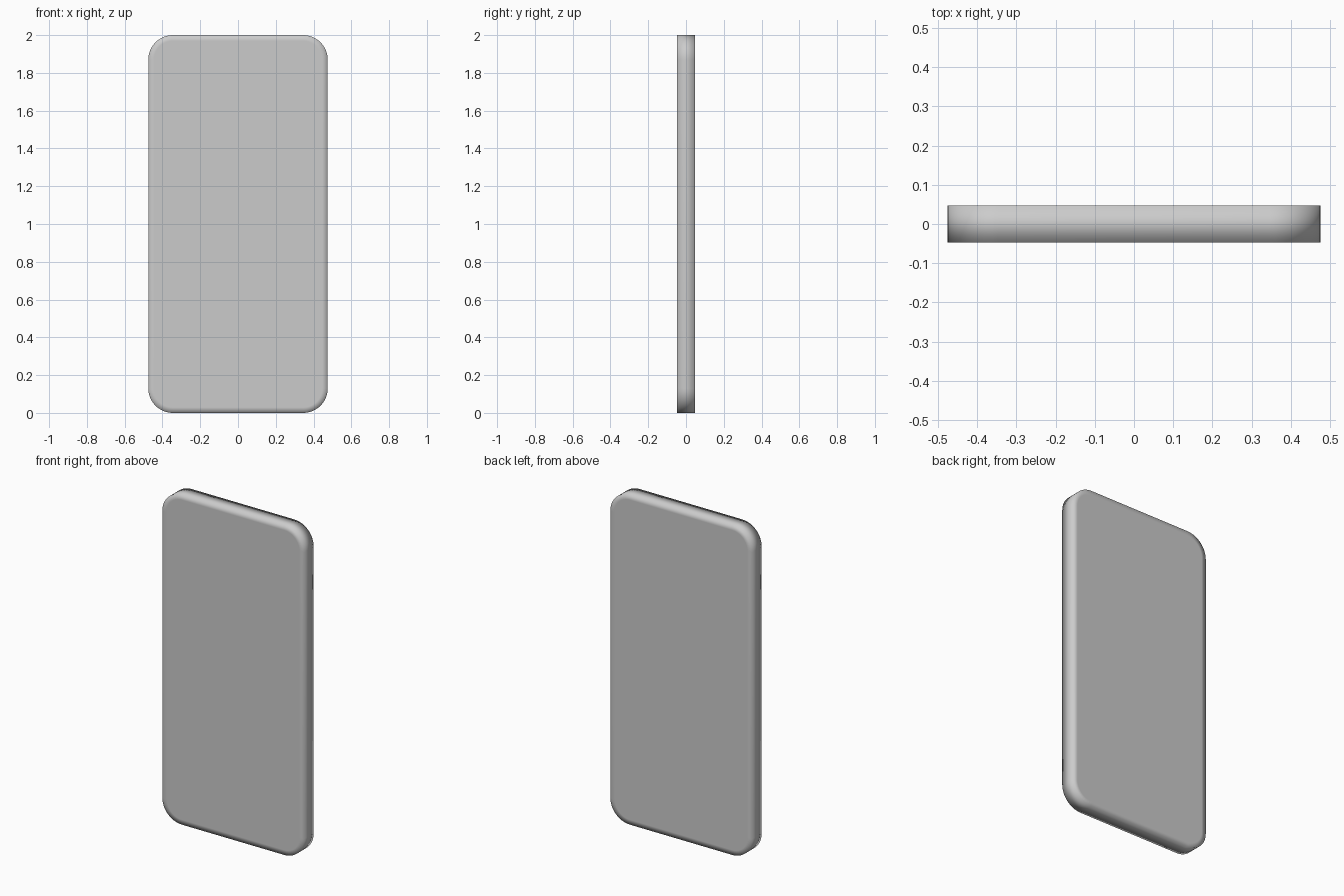
import bpy, bmesh
from math import sin, cos, pi

if "Cube" in bpy.data.objects:
    bpy.data.objects.remove(bpy.data.objects["Cube"])

W, H, T, R, SEG = 0.475, 1.0, 0.0475, 0.13, 12

# rounded-rectangle outline in the XZ plane
outline = []
for i, (sx, sz) in enumerate([(1, 1), (-1, 1), (-1, -1), (1, -1)]):
    for k in range(SEG + 1):
        a = (i + k / SEG) * pi / 2
        outline.append((sx * (W - R) + R * cos(a), H + sz * (H - R) + R * sin(a)))

# slab body: extrude the outline through the thickness
bm = bmesh.new()
face = bm.faces.new([bm.verts.new((x, -T, z)) for x, z in outline])
ext = bmesh.ops.extrude_face_region(bm, geom=[face], use_keep_orig=True)
new_verts = [v for v in ext["geom"] if isinstance(v, bmesh.types.BMVert)]
bmesh.ops.translate(bm, verts=new_verts, vec=(0, 2 * T, 0))
bmesh.ops.recalc_face_normals(bm, faces=bm.faces[:])

# narrow border on both large faces keeps the soft edge shading local
caps = [f for f in bm.faces if len(f.verts) > 4]
bmesh.ops.inset_individual(bm, faces=caps, thickness=0.03, depth=0)
for f in bm.faces:
    f.smooth = True

mesh = bpy.data.meshes.new("slab_body")
bm.to_mesh(mesh)
bm.free()
bpy.context.collection.objects.link(bpy.data.objects.new("slab_body", mesh))
